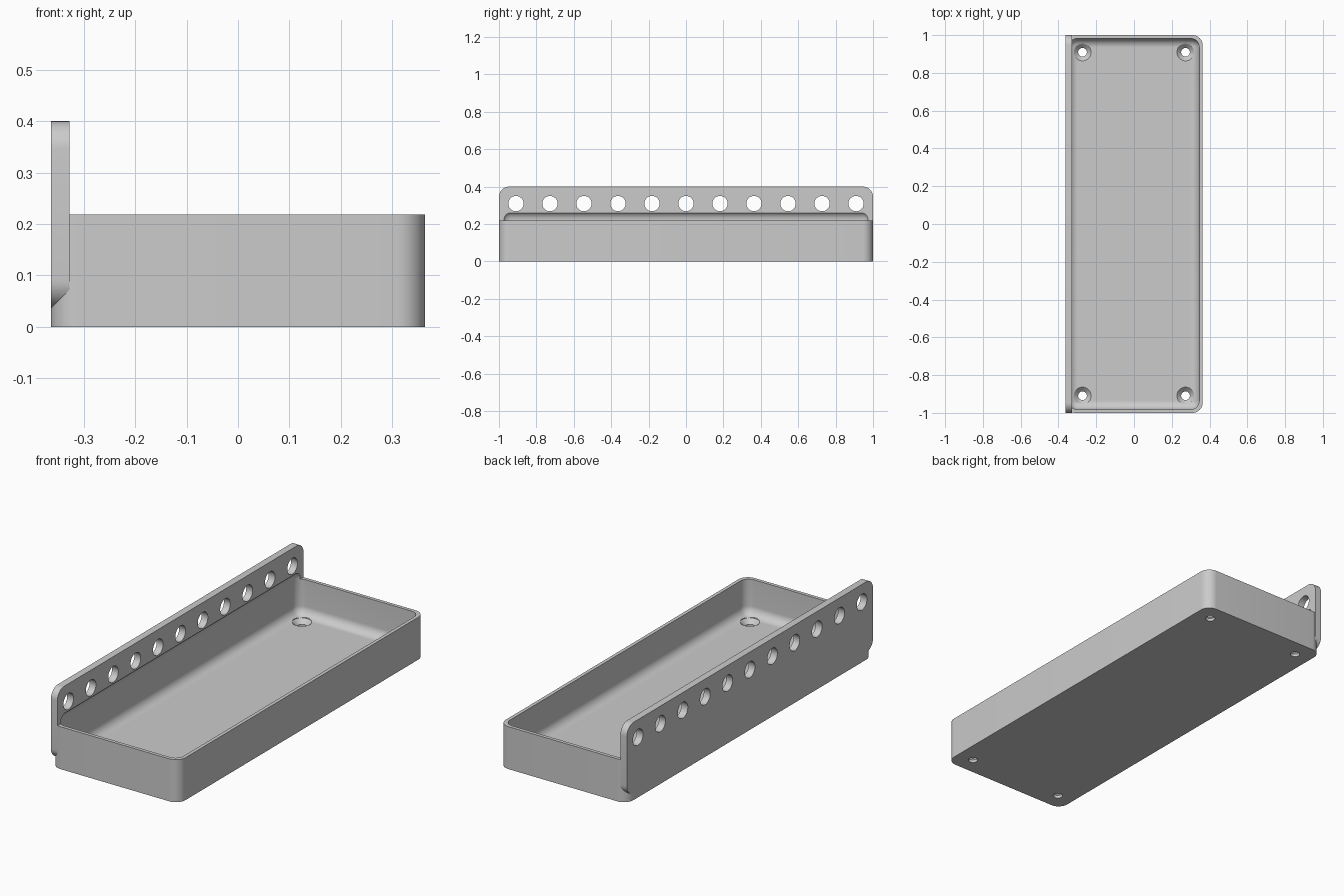
import bpy, bmesh, math
from mathutils import Matrix, Vector

if "Cube" in bpy.data.objects:
    bpy.data.objects.remove(bpy.data.objects["Cube"])

U = 2 / 11                      # hole pitch, the module of the whole part
HALF_X, HALF_Y = 2 * U, 5.5 * U
WALL, FLOOR = 0.1 * U, 0.2 * U

grey = bpy.data.materials.new("plain grey")
grey.use_nodes = True
grey.diffuse_color = (0.6, 0.6, 0.6, 1)
grey.node_tree.nodes["Principled BSDF"].inputs["Base Color"].default_value = grey.diffuse_color


def make_object(name, bm):
    bmesh.ops.recalc_face_normals(bm, faces=bm.faces)
    mesh = bpy.data.meshes.new(name)
    bm.to_mesh(mesh)
    bm.free()
    mesh.materials.append(grey)
    obj = bpy.data.objects.new(name, mesh)
    bpy.context.collection.objects.link(obj)
    return obj


def rounded_box(name, low, high, radius, axis=None):
    """Box whose edges along one axis (or all edges) are filleted."""
    low, high = Vector(low), Vector(high)
    bm = bmesh.new()
    bmesh.ops.create_cube(bm, size=1)
    bmesh.ops.scale(bm, vec=high - low, verts=bm.verts)
    bmesh.ops.translate(bm, vec=(low + high) / 2, verts=bm.verts)
    edges = [e for e in bm.edges if axis is None
             or abs(e.verts[0].co[axis] - e.verts[1].co[axis]) > 1e-4]
    bmesh.ops.bevel(bm, geom=edges, offset=radius, offset_type='OFFSET',
                    segments=10, profile=0.5, affect='EDGES')
    return make_object(name, bm)


def add_lathe(bm, profile, matrix, sides=48):
    """Closed turned solid from (radius, height) pairs."""
    rings = []
    for r, h in profile:
        angles = [2 * math.pi * i / sides for i in range(sides)]
        rings.append([bm.verts.new(matrix @ Vector((r * math.cos(a), r * math.sin(a), h)))
                      for a in angles])
    for a, b in zip(rings, rings[1:]):
        for i in range(sides):
            j = (i + 1) % sides
            bm.faces.new((a[i], a[j], b[j], b[i]))
    bm.faces.new(rings[0][::-1])
    bm.faces.new(rings[-1])


def combine(target, tool, operation):
    mod = target.modifiers.new(operation.lower(), 'BOOLEAN')
    mod.operation, mod.solver, mod.object = operation, 'EXACT', tool
    bpy.context.view_layer.objects.active = target
    bpy.ops.object.modifier_apply(modifier=mod.name)
    bpy.data.objects.remove(tool)


# Tray body with upright rounded corners
tray = rounded_box("tray_with_rail", (-HALF_X, -HALF_Y, 0),
                   (HALF_X, HALF_Y, 1.2 * U), 0.3 * U, axis=2)

# Tall mounting rail along the right side
rail = rounded_box("rail", (-HALF_X, -HALF_Y, 0.2 * U),
                   (-HALF_X + 0.2 * U, HALF_Y, 2.2 * U), 0.3 * U, axis=0)
combine(tray, rail, 'UNION')

# Filleted cavity, which also bites a shallow recess into the rail
cavity = rounded_box("cavity", (-HALF_X + WALL, -HALF_Y + WALL, FLOOR),
                     (HALF_X - WALL, HALF_Y - WALL, 0.269), 0.25 * U)
combine(tray, cavity, 'DIFFERENCE')

# Row of rail holes and countersunk screw holes in the floor
bm = bmesh.new()
for i in range(-5, 6):
    place = Matrix.Translation((-HALF_X, i * U, 1.7 * U)) @ Matrix.Rotation(math.pi / 2, 4, 'Y')
    add_lathe(bm, [(0.041, -0.05), (0.041, 0.1)], place)
screw = [(0.023, -0.05), (0.023, FLOOR - 0.022), (0.0455, FLOOR), (0.0455, 0.15)]
for sx in (-1, 1):
    for sy in (-1, 1):
        add_lathe(bm, screw, Matrix.Translation((sx * 1.5 * U, sy * 5 * U, 0)))
combine(tray, make_object("holes", bm), 'DIFFERENCE')

# Smooth fillets, sharp edges
bpy.ops.object.select_all(action='DESELECT')
tray.select_set(True)
bpy.context.view_layer.objects.active = tray
bpy.ops.object.shade_smooth_by_angle(angle=math.radians(30))
